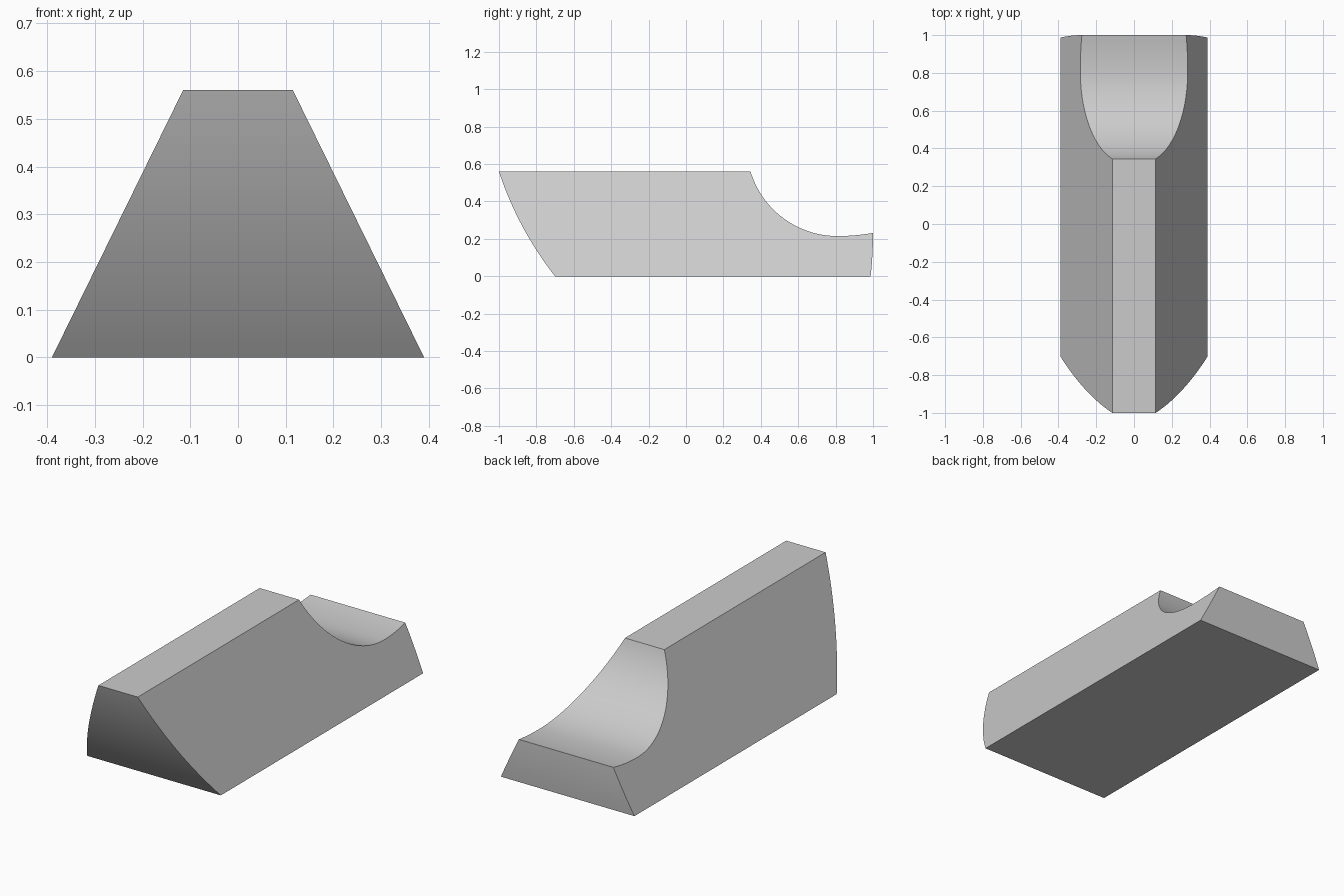
import bpy, bmesh, math

cube = bpy.data.objects.get("Cube")
if cube:
    bpy.data.objects.remove(cube, do_unlink=True)

HEIGHT, BASE_HALF, TOP_HALF = 0.56, 0.39, 0.115


def arc(start, end, sag, steps):
    """Circular arc between two profile points, bulging left of travel by sag."""
    (y0, z0), (y1, z1) = start, end
    chord = math.hypot(y1 - y0, z1 - z0)
    radius = (chord * chord / 4 + sag * sag) / (2 * sag)
    half = math.asin(chord / 2 / radius)
    uy, uz = (y1 - y0) / chord, (z1 - z0) / chord
    points = []
    for i in range(steps + 1):
        a = half * (2 * i / steps - 1)
        along = chord / 2 + radius * math.sin(a)
        out = radius * math.cos(a) - (radius - sag)
        points.append((y0 + uy * along - uz * out, z0 + uz * along + uy * out))
    return points


# Side profile: bowed nose, flat top, scooped rear, slightly bowed tail
profile = arc((-0.70, 0), (-1.0, HEIGHT), 0.028, 24)
low_y, low_z, reach = 0.81, 0.215, 0.465
drop = HEIGHT - low_z
radius = (reach ** 2 + drop ** 2) / (2 * drop)
sweep = math.asin(reach / radius)
for i in range(33):
    a = sweep * (1 - i / 32)
    profile.append((low_y - radius * math.sin(a), low_z + radius * (1 - math.cos(a))))
for i in range(1, 9):
    t = i / 8
    profile.append((low_y + 0.19 * t, low_z + 0.017 * t * t))
for i in range(1, 9):
    z = 0.232 * (1 - i / 8)
    profile.append((1 - 0.013 * ((0.232 - z) / 0.232) ** 2, z))

# Extrude the profile across the tapered width
bm = bmesh.new()
sides = []
for side in (-1, 1):
    sides.append([bm.verts.new((side * (BASE_HALF + (TOP_HALF - BASE_HALF) * z / HEIGHT), y, z))
                  for y, z in profile])
left, right = sides
bm.faces.new(left)
bm.faces.new(right)
n = len(profile)
for i in range(n):
    j = (i + 1) % n
    bm.faces.new((left[i], left[j], right[j], right[i]))
bmesh.ops.recalc_face_normals(bm, faces=bm.faces[:])
mesh = bpy.data.meshes.new("scooped_block")
bm.to_mesh(mesh)
bm.free()
block = bpy.data.objects.new("scooped_block", mesh)
bpy.context.collection.objects.link(block)

# Plain grey
grey = bpy.data.materials.new("light_grey")
grey.use_nodes = True
colour = (0.6, 0.6, 0.6, 1)
grey.diffuse_color = colour
grey.node_tree.nodes["Principled BSDF"].inputs["Base Color"].default_value = colour
mesh.materials.append(grey)

# Smooth the curves, keep the edges crisp
bpy.ops.object.select_all(action='DESELECT')
block.select_set(True)
bpy.context.view_layer.objects.active = block
bpy.ops.object.shade_smooth_by_angle(angle=math.radians(20))
